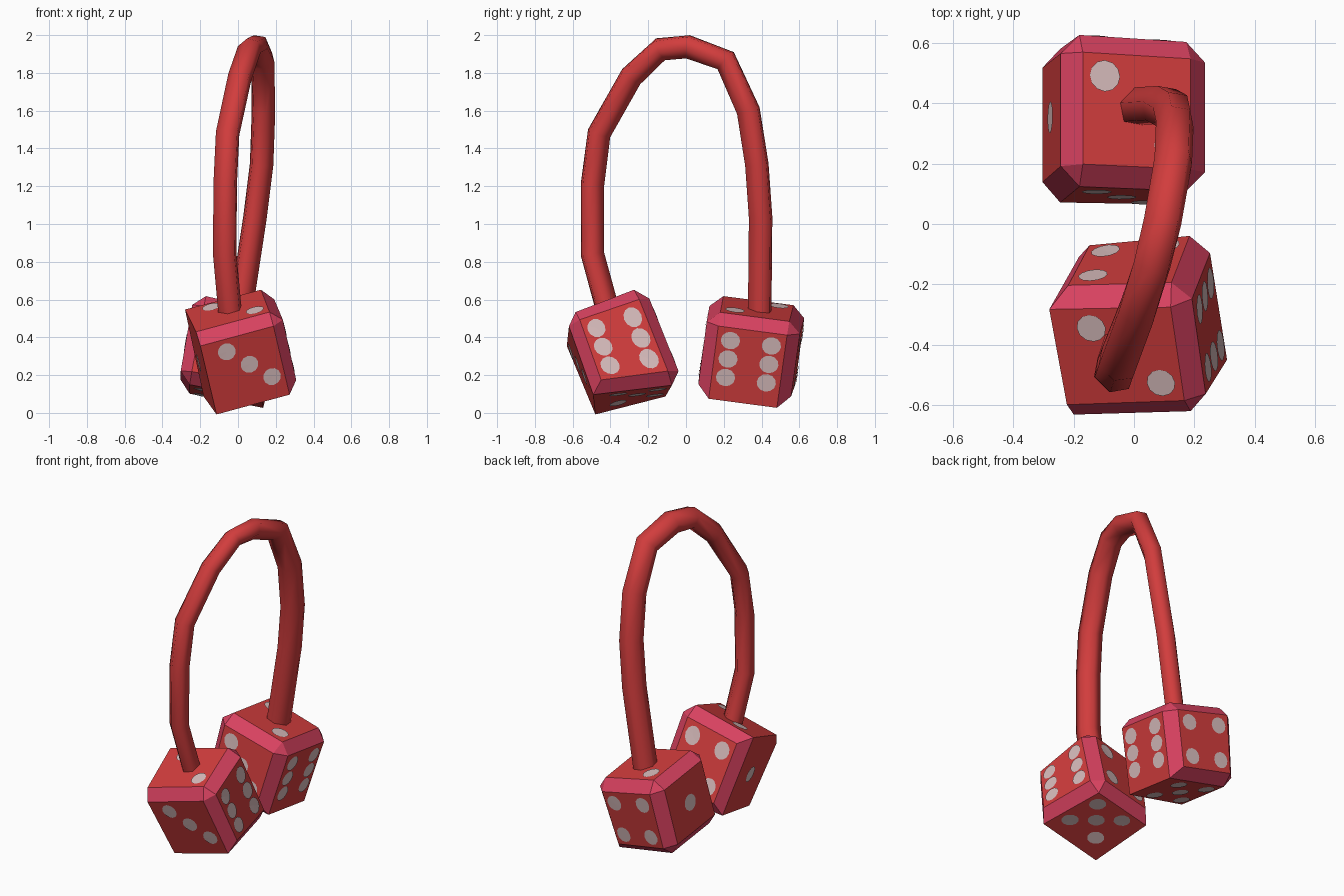
import bpy, bmesh, math
from mathutils import Vector, Matrix
from mathutils.bvhtree import BVHTree

if "Cube" in bpy.data.objects:
    bpy.data.objects.remove(bpy.data.objects["Cube"])


def material(name, rgb):
    m = bpy.data.materials.new(name)
    m.diffuse_color = (*rgb, 1)
    m.use_nodes = True
    m.node_tree.nodes["Principled BSDF"].inputs["Base Color"].default_value = m.diffuse_color
    return m


RED = material("red", (0.64, 0.046, 0.046))
PINK = material("rose_pink", (0.68, 0.053, 0.115))
PALE = material("pale_pip", (0.68, 0.50, 0.50))

H, BEVEL = 0.231, 0.060      # half size of a die, chamfer width
S, R = 0.102, 0.048          # pip spacing, pip radius


def frame(centre, u, v):
    """Placement matrix from a centre and the rough right and back directions."""
    u = Vector(u).normalized()
    w = u.cross(Vector(v)).normalized()
    v = w.cross(u)
    m = Matrix((u, v, w)).transposed().to_4x4()
    m.translation = centre
    return m


def placed(co, matrix, warp):
    """Place a die point, pulled along with the corner offsets (soft, uneven cube)."""
    shift = Vector()
    for corner, off in warp.items():
        k = 1
        for c, s in zip(co / H, corner):
            k *= max(0, (1 + c * s) / 2)
        shift += Vector(off) * k
    return matrix @ co + shift


def add_object(name, bm, mats):
    me = bpy.data.meshes.new(name)
    bm.to_mesh(me)
    bm.free()
    for m in mats:
        me.materials.append(m)
    ob = bpy.data.objects.new(name, me)
    bpy.context.collection.objects.link(ob)
    return ob


CORNERS = [(a, b) for a in (-1, 1) for b in (-1, 1)]
# pip layouts: outward normal, first face axis, second face axis, pip positions
PIPS = [
    ((1, 0, 0), (0, 1, 0), (0, 0, 1), [(a, b) for a in (-1, 1) for b in (-1, 0, 1)]),
    ((-1, 0, 0), (0, 1, 0), (0, 0, 1), [(0, 0)]),
    ((0, -1, 0), (1, 0, 0), (0, 0, 1), [(-1, 1), (0, 0), (1, -1)]),
    ((0, 1, 0), (1, 0, 0), (0, 0, 1), CORNERS),
    ((0, 0, 1), (1, 0, 0), (0, 1, 0), [(-1, 1), (1, -1)]),
    ((0, 0, -1), (1, 0, 0), (0, 1, 0), CORNERS + [(0, 0)]),
]


def die(name, matrix, sharp, warp):
    # chamfered cube body: red faces, pink chamfers
    bm = bmesh.new()
    bmesh.ops.create_cube(bm, size=2 * H)
    edges = []
    for e in bm.edges:
        mid = (e.verts[0].co + e.verts[1].co) / (2 * H)
        if tuple(round(c) for c in mid) not in sharp:
            edges.append(e)
    bmesh.ops.bevel(bm, geom=edges, offset=BEVEL, segments=1,
                    profile=0.5, affect='EDGES')
    bm.normal_update()
    for f in bm.faces:
        f.material_index = 0 if max(abs(c) for c in f.normal) > 0.99 else 1
    for vert in bm.verts:
        vert.co = placed(vert.co, matrix, warp)
    bm.normal_update()
    tree = BVHTree.FromBMesh(bm)
    add_object(name, bm, [RED, PINK])

    # pips as thin discs laid on every face
    bm = bmesh.new()
    for n, a, b, spots in PIPS:
        n, a, b = Vector(n), Vector(a), Vector(b)
        out = (matrix.to_3x3() @ n).normalized()

        def on_face(co):
            p = placed(co, matrix, warp)
            hit = tree.ray_cast(p + out * 0.1, -out)[0] or p
            return bm.verts.new(hit + out * 0.005)

        for i, j in spots:
            c = n * H + a * (i * S) + b * (j * S)
            mid = on_face(c)
            ring = [on_face(c + R * (a * math.cos(t) + b * math.sin(t)))
                    for t in (k * math.tau / 12 for k in range(12))]
            for k in range(12):
                f = bm.faces.new((mid, ring[k - 1], ring[k]))
                f.normal_update()
                if f.normal.dot(out) < 0:
                    f.normal_flip()
    add_object(name + "_pips", bm, [PALE])


die("front_die", frame((0.02, -0.335, 0.34), (0.96, 0.08, 0.26), (-0.12, 0.93, 0.36)),
    sharp={(-1, -1, 0), (-1, 0, 1), (0, -1, -1), (-1, 0, -1)},
    warp={(1, 1, -1): (0, 0.01, -0.11), (-1, 1, -1): (0, 0, -0.05),
          (1, -1, -1): (0, -0.05, 0), (1, -1, 1): (0, -0.02, 0),
          (1, 1, 1): (0.02, -0.03, 0)})
die("back_die", frame((-0.032, 0.355, 0.33), (0.965, -0.035, -0.25), (0, 0.985, -0.14)),
    sharp={(1, 0, -1)},
    warp={(1, -1, 1): (0, -0.035, 0), (1, -1, -1): (0, -0.03, 0),
          (-1, -1, 1): (-0.035, -0.03, 0), (-1, -1, -1): (0, -0.04, -0.03),
          (-1, 1, 1): (-0.035, 0.015, 0), (-1, 1, -1): (0, 0.015, -0.03)})

# hanging cord: flattened six-sided tube swept along a loop
PATH = [(-0.04, -0.405, 0.51), (-0.07, -0.495, 0.84), (-0.068, -0.495, 1.21),
        (-0.055, -0.46, 1.48), (0.01, -0.29, 1.78), (0.06, -0.135, 1.925),
        (0.095, 0.01, 1.938), (0.13, 0.21, 1.865), (0.135, 0.33, 1.60),
        (0.125, 0.375, 1.315), (0.09, 0.395, 1.035), (0.01, 0.39, 0.51)]
path = [Vector(p) for p in PATH]
bm = bmesh.new()
rings = []
for i, p in enumerate(path):
    t0 = (p - path[i - 1]).normalized() if i else Vector()
    t1 = (path[i + 1] - p).normalized() if i < len(path) - 1 else Vector()
    t = (t0 + t1).normalized()
    b = (Vector((1, 0, 0)) - t * t.x).normalized()
    n = t.cross(b)
    major, minor = (n - b).normalized(), (n + b).normalized()
    rings.append([bm.verts.new(p + major * 0.072 * math.cos(a) + minor * 0.060 * math.sin(a))
                  for a in (k * math.tau / 6 for k in range(6))])
for r0, r1 in zip(rings, rings[1:]):
    for k in range(6):
        bm.faces.new((r0[k], r0[k - 1], r1[k - 1], r1[k]))
bm.faces.new(rings[0])
bm.faces.new(rings[-1])
bmesh.ops.recalc_face_normals(bm, faces=bm.faces)
cord = add_object("cord", bm, [RED])
bpy.context.view_layer.objects.active = cord
cord.select_set(True)
bpy.ops.object.shade_smooth_by_angle(angle=math.radians(75))
